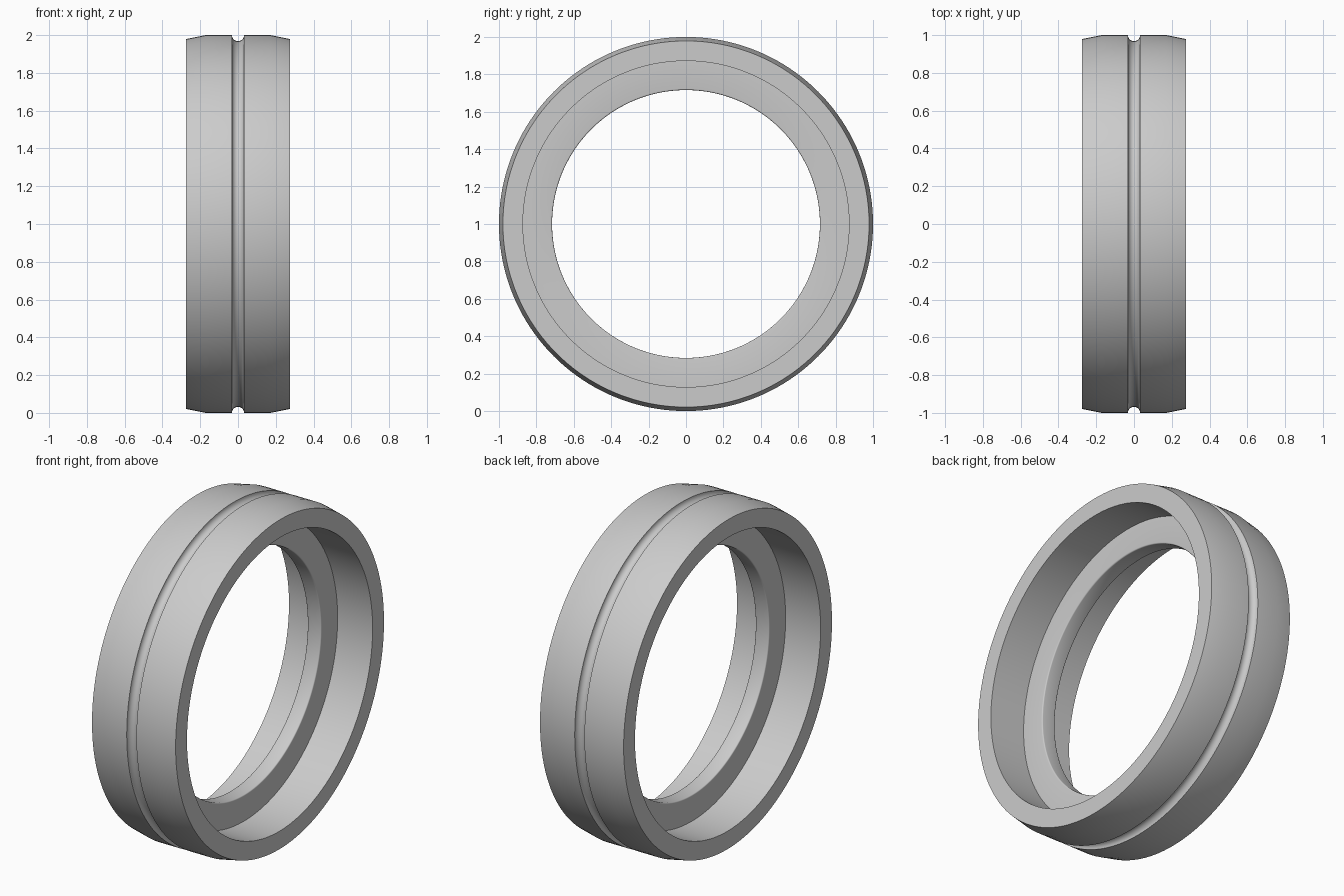
import bpy, bmesh, math
from mathutils import Matrix, Vector

if "Cube" in bpy.data.objects:
    bpy.data.objects.remove(bpy.data.objects["Cube"], do_unlink=True)

SEGMENTS = 160
HALF_WIDTH, WEB_HALF = 0.275, 0.045
OUTER, SHOULDER, RECESS, BORE = 1.0, 0.979, 0.872, 0.716
GROOVE, ROUND = 0.032, 0.007


def arc(cx, cr, radius, start, end, steps):
    """Points (x, radius) on an arc, angles in degrees."""
    angles = [math.radians(start + (end - start) * i / steps) for i in range(steps + 1)]
    return [(cx + radius * math.cos(a), cr + radius * math.sin(a)) for a in angles]


# Half cross-section: groove, tread, tapered shoulder, recess, web, rounded bore
half = arc(0, OUTER, GROOVE, -90, 0, 6)
half += [(0.17, OUTER), (HALF_WIDTH, SHOULDER), (HALF_WIDTH, RECESS), (WEB_HALF, RECESS)]
half += arc(WEB_HALF - ROUND, BORE + ROUND, ROUND, 0, -90, 4)
profile = half + [(-x, r) for x, r in reversed(half[1:])]

# Revolve the section around the x axis
bm = bmesh.new()
rings = []
for x, r in profile:
    ring = []
    for i in range(SEGMENTS):
        turn = Matrix.Rotation(math.tau * i / SEGMENTS, 3, "X")
        ring.append(bm.verts.new(turn @ Vector((x, 0, r)) + Vector((0, 0, OUTER))))
    rings.append(ring)
for a, b in zip(rings, rings[1:] + rings[:1]):
    for i in range(SEGMENTS):
        j = (i + 1) % SEGMENTS
        bm.faces.new((a[i], b[i], b[j], a[j]))
bmesh.ops.recalc_face_normals(bm, faces=bm.faces)
mesh = bpy.data.meshes.new("grooved_ring")
bm.to_mesh(mesh)
bm.free()

ring_obj = bpy.data.objects.new("grooved_ring", mesh)
bpy.context.collection.objects.link(ring_obj)

# Plain grey
grey = bpy.data.materials.new("light_grey")
grey.use_nodes = True
colour = (0.6, 0.6, 0.6, 1)
grey.diffuse_color = colour
grey.node_tree.nodes["Principled BSDF"].inputs["Base Color"].default_value = colour
mesh.materials.append(grey)

# Smooth around the ring, sharp at the section corners
bpy.ops.object.select_all(action="DESELECT")
ring_obj.select_set(True)
bpy.context.view_layer.objects.active = ring_obj
bpy.ops.object.shade_smooth_by_angle(angle=math.radians(30))
